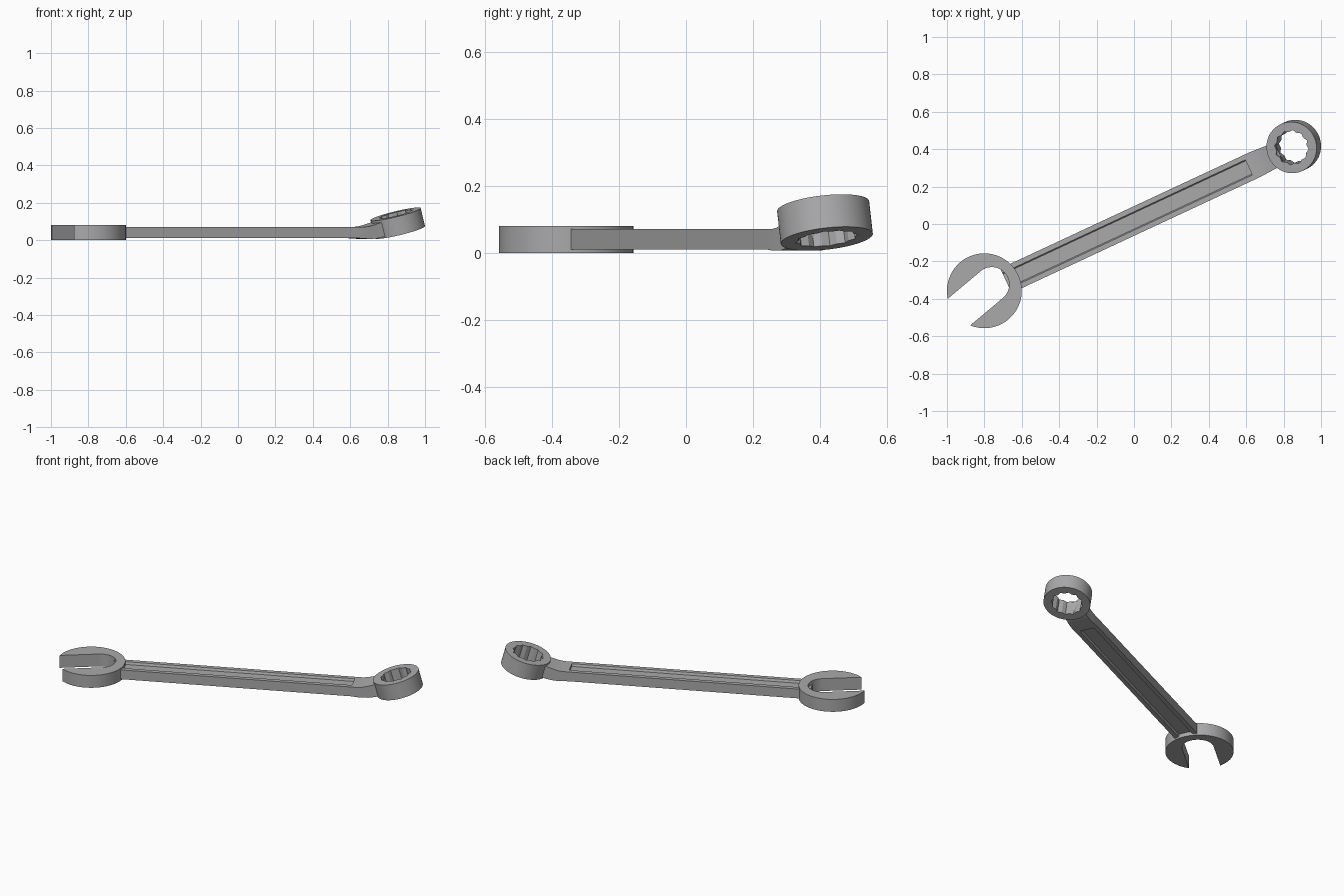
import bpy, bmesh, math
from mathutils import Matrix

if "Cube" in bpy.data.objects:
    bpy.data.objects.remove(bpy.data.objects["Cube"])

steel = bpy.data.materials.new("steel_grey")
steel.diffuse_color = (0.40, 0.40, 0.41, 1)
steel.use_nodes = True
steel.node_tree.nodes["Principled BSDF"].inputs["Base Color"].default_value = steel.diffuse_color

# Tool frame: x runs along the handle, origin at the open jaw centre
FRAME = Matrix.Translation((-0.80, -0.357, 0)) @ Matrix.Rotation(math.radians(25), 4, 'Z')


def make_part(name, bm, local=Matrix.Identity(4)):
    bmesh.ops.remove_doubles(bm, verts=bm.verts, dist=1e-5)
    bm.transform(FRAME @ local)
    bmesh.ops.recalc_face_normals(bm, faces=bm.faces)
    mesh = bpy.data.meshes.new(name)
    bm.to_mesh(mesh)
    bm.free()
    mesh.materials.append(steel)
    ob = bpy.data.objects.new(name, mesh)
    bpy.context.collection.objects.link(ob)
    bpy.ops.object.select_all(action='DESELECT')
    ob.select_set(True)
    bpy.context.view_layer.objects.active = ob
    bpy.ops.object.shade_smooth_by_angle(angle=math.radians(25))


def bridge(bm, loops, closed=False):
    """Join successive vertex rings with quads."""
    n = len(loops[0])
    pairs = list(zip(loops, loops[1:])) + ([(loops[-1], loops[0])] if closed else [])
    for a, b in pairs:
        for i in range(n):
            j = (i + 1) % n
            bm.faces.new((a[i], a[j], b[j], b[i]))


# Open jaw: disc with a round-bottomed slot, turned 15 degrees from the handle
R, SLOT, SLOT_X, STEPS = 0.20, 0.093, 0.052, 48
corner = math.pi - math.asin(SLOT / R)
outer = [-corner + 2 * corner * i / STEPS for i in range(STEPS + 1)]
inner = [math.pi / 2 - math.pi * max(0, min(1, (i - 6) / (STEPS - 12))) for i in range(STEPS + 1)]
outer_pts = [(R * math.cos(a), R * math.sin(a)) for a in outer]
inner_pts = []
for i, a in enumerate(reversed(inner)):
    x, y = SLOT_X + SLOT * math.cos(a), SLOT * math.sin(a)
    end = min(i, STEPS - i)
    if end < 6:                                    # straight jaw faces
        x_tip = -math.sqrt(R * R - SLOT * SLOT)
        x = x_tip + (SLOT_X - x_tip) * end / 6
    inner_pts.append((x, y))
bm = bmesh.new()
rows = [[bm.verts.new((x, y, z)) for x, y in pts]
        for pts, z in ((outer_pts, 0), (outer_pts, 0.08), (inner_pts, 0.08), (inner_pts, 0))]
for k in range(4):
    a, b = rows[k], rows[(k + 1) % 4]
    for i in range(STEPS):
        bm.faces.new((a[i], a[i + 1], b[i + 1], b[i]))
make_part("open_jaw", bm, Matrix.Rotation(math.radians(15), 4, 'Z'))

# Handle and bent neck: (distance, half width, bottom, top, groove depth)
stations = [(0.127, 0.072, 0.011, 0.071, 0.015),
            (1.56, 0.072, 0.011, 0.071, 0.015),
            (1.56, 0.072, 0.011, 0.071, 0.0),
            (1.60, 0.072, 0.008, 0.071, 0.0),
            (1.63, 0.070, 0.007, 0.075, 0.0),
            (1.66, 0.068, 0.008, 0.083, 0.0),
            (1.70, 0.066, 0.015, 0.096, 0.0),
            (1.74, 0.066, 0.026, 0.106, 0.0)]
bm = bmesh.new()
loops = []
for u, w, lo, hi, d in stations:
    half = [(w, 0), (0.045, 0), (0.039, d), (-0.039, d), (-0.045, 0), (-w, 0)]
    section = [(v, hi - s) for v, s in half] + [(v, lo + s) for v, s in reversed(half)]
    loops.append([bm.verts.new((u, v, z)) for v, z in section])
bridge(bm, loops)
bm.faces.new(loops[0])
bm.faces.new(loops[-1])
make_part("grooved_handle", bm)

# Box ring: tilted collar with a twelve-point hole
N, RING, POINT, H = 72, 0.138, 0.094, 0.05


def star(a):
    off = a % (math.pi / 6)
    off = min(off, math.pi / 6 - off)
    return POINT * math.cos(math.pi / 6) / math.cos(math.pi / 6 - off)


bm = bmesh.new()
angles = [2 * math.pi * i / N for i in range(N)]
loops = [[bm.verts.new((r(a) * math.cos(a), r(a) * math.sin(a), z)) for a in angles]
         for r, z in ((lambda a: RING, -H), (lambda a: RING, H), (star, H), (star, -H))]
bridge(bm, loops, closed=True)
make_part("box_ring", bm,
          Matrix.Translation((1.825, 0, 0.091)) @ Matrix.Rotation(math.radians(-15), 4, 'Y'))
